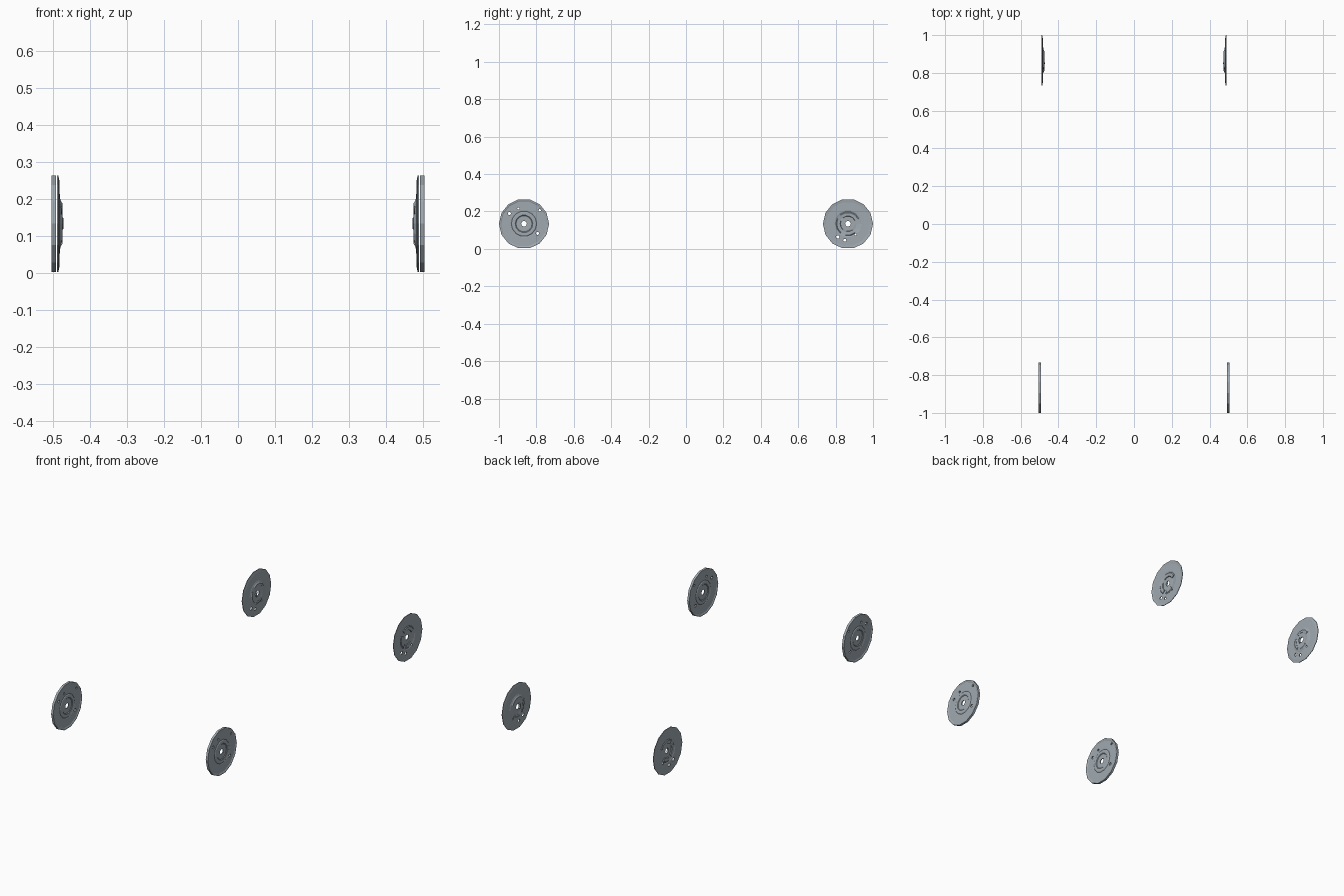
import bpy, bmesh, math

if "Cube" in bpy.data.objects:
    bpy.data.objects.remove(bpy.data.objects["Cube"])

R = 0.134
SIDES = 14

# Dark steel
steel = bpy.data.materials.new("dark_steel")
steel.diffuse_color = (0.35, 0.40, 0.44, 1)
steel.use_nodes = True
steel.node_tree.nodes["Principled BSDF"].inputs["Base Color"].default_value = steel.diffuse_color


def make_object(name, bm):
    bmesh.ops.recalc_face_normals(bm, faces=bm.faces)
    mesh = bpy.data.meshes.new(name)
    bm.to_mesh(mesh)
    bm.free()
    mesh.materials.append(steel)
    obj = bpy.data.objects.new(name, mesh)
    bpy.context.collection.objects.link(obj)
    return obj


def ring_sweep(bm, profile, cy, side, start=0, steps=SIDES):
    """Sweep a closed (x, radius) profile about the axle; partial sweeps get caps."""
    full = steps == SIDES
    rings = []
    for i in range(steps if full else steps + 1):
        a = 2 * math.pi * (start + i) / SIDES
        rings.append([bm.verts.new((side * x, cy + r * math.cos(a), R + r * math.sin(a)))
                      for x, r in profile])
    n = len(profile)
    for i in range(steps):
        a, b = rings[i], rings[(i + 1) % len(rings)]
        for j in range(n):
            k = (j + 1) % n
            bm.faces.new((a[j], a[k], b[k], b[j]))
    if not full:
        bm.faces.new(rings[0])
        bm.faces.new(rings[-1])


def drill(obj, holes, side):
    """Cut small bolt holes through a disc."""
    bm = bmesh.new()
    for y, z, r in holes:
        prof = []
        for x in (0.44, 0.54):
            prof.append([bm.verts.new((side * x, y + r * math.cos(k * math.pi / 3),
                                       z + r * math.sin(k * math.pi / 3))) for k in range(6)])
        bm.faces.new(prof[0])
        bm.faces.new(prof[1])
        for k in range(6):
            m = (k + 1) % 6
            bm.faces.new((prof[0][k], prof[0][m], prof[1][m], prof[1][k]))
    cutter = make_object("hole_cutter", bm)
    mod = obj.modifiers.new("bolt_holes", 'BOOLEAN')
    mod.operation = 'DIFFERENCE'
    mod.solver = 'EXACT'
    mod.object = cutter
    bpy.context.view_layer.objects.active = obj
    bpy.ops.object.modifier_apply(modifier=mod.name)
    bpy.data.objects.remove(cutter, do_unlink=True)


# Front disc section: flat rim, inset friction faces, stepped hub
front = [(0.496, 0.015), (0.496, 0.043), (0.493, 0.047), (0.493, 0.063),
         (0.496, 0.068), (0.4945, 0.074), (0.4945, 0.122), (0.492, 0.127), (0.492, R),
         (0.505, R), (0.505, 0.127), (0.5025, 0.122), (0.5025, 0.074), (0.501, 0.068),
         (0.504, 0.063), (0.504, 0.047), (0.501, 0.043), (0.501, 0.015)]
# Rear disc section: thin plate with a shallow hub dished inward
rear = [(0.479, 0.015), (0.479, 0.036), (0.477, 0.046), (0.480, 0.066),
        (0.482, 0.072), (0.483, 0.118), (0.486, R), (0.489, R),
        (0.487, 0.118), (0.487, 0.072), (0.485, 0.066), (0.482, 0.046),
        (0.483, 0.036), (0.483, 0.015)]

FRONT_HOLES = [(-0.944, 0.189, 0.009), (-0.896, 0.216, 0.007),
               (-0.782, 0.206, 0.007), (-0.794, 0.083, 0.009)]
REAR_HOLES = [(0.811, 0.064, 0.010), (0.849, 0.046, 0.009),
              (0.906, 0.076, 0.006)]

for side, label in ((-1, "left"), (1, "right")):
    # Front brake disc
    bm = bmesh.new()
    ring_sweep(bm, front, -0.866, side)
    drill(make_object("front_disc_" + label, bm), FRONT_HOLES, side)

    # Rear brake disc
    bm = bmesh.new()
    ring_sweep(bm, rear, 0.866, side)
    drill(make_object("rear_disc_" + label, bm), REAR_HOLES, side)

    # Raised arc segments on both faces of the rear hub
    bm = bmesh.new()
    for start, steps in ((1, 4), (6, 3), (10, 2)):
        ring_sweep(bm, [(0.476, 0.044), (0.475, 0.056), (0.481, 0.066), (0.481, 0.044)],
                   0.866, side, start, steps)
        ring_sweep(bm, [(0.482, 0.040), (0.487, 0.042), (0.488, 0.060), (0.484, 0.066)],
                   0.866, side, start, steps)
    make_object("rear_hub_segments_" + label, bm)

    # Small inner lip around the rear axle hole
    bm = bmesh.new()
    ring_sweep(bm, [(0.481, 0.015), (0.472, 0.016), (0.473, 0.020), (0.481, 0.025)],
               0.866, side, 5, 4)
    make_object("rear_axle_lip_" + label, bm)
